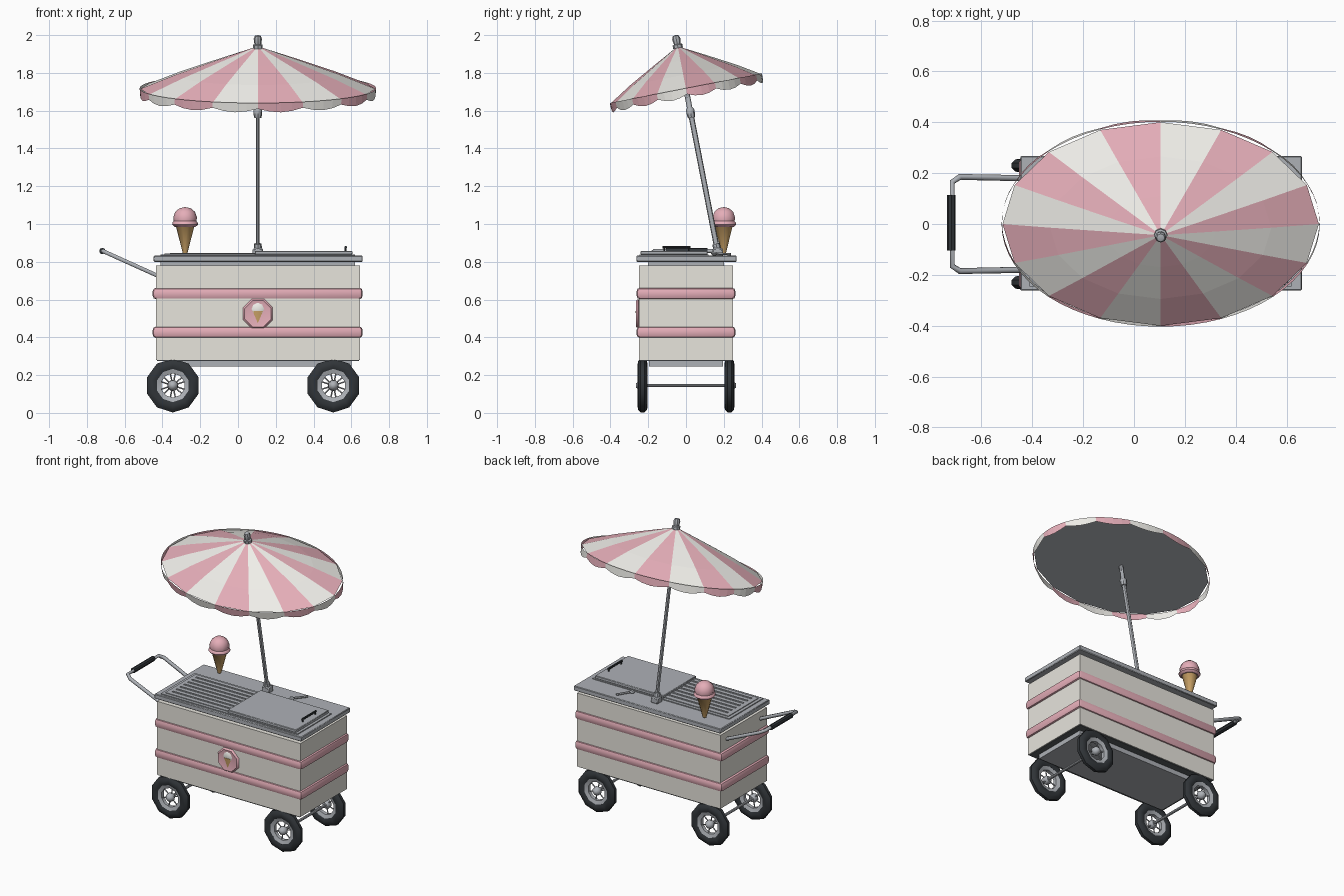
import bpy, bmesh
from math import sin, cos, pi, radians
from mathutils import Matrix, Vector

if "Cube" in bpy.data.objects:
    bpy.data.objects.remove(bpy.data.objects["Cube"])

def mat(name, rgb):
    m = bpy.data.materials.new(name)
    m.diffuse_color = (*rgb, 1)
    m.use_nodes = True
    m.node_tree.nodes["Principled BSDF"].inputs["Base Color"].default_value = m.diffuse_color
    return m

CREAM = mat("cream", (0.80, 0.78, 0.72))
PINK = mat("pink", (0.78, 0.42, 0.48))
WHITE = mat("white", (0.86, 0.85, 0.81))
BLACK = mat("black", (0.03, 0.035, 0.04))
DARK = mat("dark_grey", (0.10, 0.11, 0.12))
TAN = mat("waffle", (0.62, 0.38, 0.14))
STEEL = mat("steel", (0.42, 0.44, 0.47))

def finish(name, bm, mats=(), M=None, smooth=False):
    if M is not None:
        bm.transform(M)
    me = bpy.data.meshes.new(name)
    bm.to_mesh(me)
    bm.free()
    ob = bpy.data.objects.new(name, me)
    bpy.context.collection.objects.link(ob)
    for m in mats:
        me.materials.append(m)
    if smooth:
        bpy.ops.object.select_all(action='DESELECT')
        ob.select_set(True)
        bpy.context.view_layer.objects.active = ob
        bpy.ops.object.shade_smooth_by_angle(angle=radians(40))
    return ob

def box(name, x, y, z, m, bevel=0, segs=2):
    bm = bmesh.new()
    bmesh.ops.create_cube(bm, size=1)
    for v in bm.verts:
        v.co = [a[0] + (c + .5) * (a[1] - a[0]) for a, c in zip((x, y, z), v.co)]
    if bevel:
        bmesh.ops.bevel(bm, geom=bm.edges[:], offset=bevel, segments=segs, profile=0.5, affect='EDGES')
    return finish(name, bm, [m], smooth=bevel > 0)

def lathe(name, prof, n, m, M, closed=False, smooth=True):
    """Spin (radius, height) points about local z."""
    bm = bmesh.new()
    rings = []
    for r, h in prof:
        if r == 0:
            rings.append([bm.verts.new((0, 0, h))] * n)
        else:
            rings.append([bm.verts.new((r * cos(2 * pi * i / n), r * sin(2 * pi * i / n), h)) for i in range(n)])
    pairs = list(zip(rings, rings[1:])) + ([(rings[-1], rings[0])] if closed else [])
    for a, b in pairs:
        for i in range(n):
            j = (i + 1) % n
            bm.faces.new(list(dict.fromkeys((a[i], a[j], b[j], b[i]))))
    bmesh.ops.recalc_face_normals(bm, faces=bm.faces[:])
    return finish(name, bm, [m], M, smooth)

def rod(name, p, q, r, m, n=8):
    p, q = Vector(p), Vector(q)
    d = q - p
    M = Matrix.Translation(p) @ d.to_track_quat('Z', 'Y').to_matrix().to_4x4()
    return lathe(name, [(0, 0), (r, 0), (r, d.length), (0, d.length)], n, m, M)

def tube(name, pts, r, m):
    cu = bpy.data.curves.new(name, 'CURVE')
    cu.dimensions = '3D'
    cu.bevel_depth, cu.bevel_resolution, cu.use_fill_caps = r, 1, True
    sp = cu.splines.new('POLY')
    sp.points.add(len(pts) - 1)
    for s, p in zip(sp.points, pts):
        s.co = (*p, 1)
    ob = bpy.data.objects.new(name, cu)
    bpy.context.collection.objects.link(ob)
    cu.materials.append(m)
    bpy.ops.object.select_all(action='DESELECT')
    ob.select_set(True)
    bpy.context.view_layer.objects.active = ob
    bpy.ops.object.convert(target='MESH')

CX = 0.105  # cart centre in x

# Cart body, pink bands, chassis and worktop
box("cart_body", (-.435, .645), (-.25, .25), (.28, .78), CREAM)
for i, z in enumerate((.427, .632)):
    box(f"trim_band_{i}", (-.452, .66), (-.262, .262), (z - .031, z + .031), PINK, .02)
box("chassis", (-.39, .60), (-.195, .195), (.245, .282), STEEL)
box("body_floor", (-.43, .64), (-.245, .245), (.276, .284), DARK)
box("neck", (-.41, .62), (-.20, .20), (.775, .805), STEEL)
box("worktop", (-.447, .66), (-.262, .268), (.80, .832), STEEL, .004, 1)

# Sliding lids: low ribbed one on the left, raised one on the right
box("lid_frame", (-.41, .62), (-.245, .12), (.83, .838), STEEL)
box("left_lid", (-.39, .11), (-.225, .10), (.836, .843), STEEL)
for i in range(7):
    y = -.19 + i * .042
    box(f"lid_rib_{i}", (-.36, .09), (y - .006, y + .006), (.842, .847), STEEL)
box("right_lid", (.09, .605), (-.24, .115), (.838, .858), STEEL, .003, 1)
for y in (-.115, .015):
    rod("lid_handle_post", (.57, y, .855), (.57, y, .876), .005, BLACK, 6)
rod("lid_handle", (.57, -.125, .877), (.57, .025, .877), .007, BLACK)

# Small scoop lying on the back ledge
rod("scoop_handle", (.36, .235, .84), (.31, .165, .843), .007, STEEL, 6)
lathe("scoop_bowl", [(0, -.010), (.012, -.008), (.018, 0), (.012, .008), (0, .010)], 8, STEEL,
      Matrix.Translation((.30, .15, .843)))

# Push handle with dark grip
half = [(-.43, .18, .728), (-.685, .185, .843), (-.715, .165, .857)]
tube("push_handle", half + [(x, -y, z) for x, y, z in half[::-1]], .012, STEEL)
rod("handle_grip", (-.718, -.105, .857), (-.718, .115, .857), .017, BLACK)

# Wheels: tyre, rim, spokes and hub on two axles
for x in (-.345, .505):
    rod("axle", (x, -.23, .145), (x, .23, .145), .009, STEEL)
    for s in (-1, 1):
        M = Matrix.Translation((x, s * .23, .145)) @ Matrix.Rotation(-s * pi / 2, 4, 'X') @ Matrix.Rotation(pi / 10, 4, 'Z')
        lathe("tyre", [(.088, -.02), (.105, -.027), (.128, -.024), (.143, -.01), (.143, .01),
                       (.128, .024), (.105, .027), (.088, .02)], 10, BLACK, M, True)
        lathe("rim", [(.064, -.012), (.095, -.022), (.095, .022), (.064, .012)], 10, STEEL, M, True)
        lathe("hub", [(0, -.02), (.018, -.02), (.03, 0), (.026, .02), (.012, .034), (0, .036)], 8, STEEL, M)
        for k in range(6):
            a = k * pi / 3
            rod("spoke", M @ Vector((.015 * cos(a), .015 * sin(a), 0)),
                M @ Vector((.072 * cos(a), .072 * sin(a), 0)), .004, STEEL, 5)

# Round front badge with a raised cone picture
face = Matrix.Translation((CX, -.245, .525)) @ Matrix.Rotation(pi / 2, 4, 'X')
lathe("badge", [(0, 0), (.07, 0), (.085, .008), (.075, .019), (.062, .016), (0, .016)], 8, PINK,
      face @ Matrix.Rotation(pi / 8, 4, 'Z'))
flat = face @ Matrix.Translation((0, 0, .014))
lathe("badge_cone", [(0, -.055), (.028, .01), (0, .01)], 6, TAN,
      Matrix.Translation((CX, -.262, .53)) @ Matrix.Diagonal((1, .2, 1, 1)))
lathe("badge_scoop", [(0, 0), (.036, 0), (.03, .004), (0, .006)], 8, WHITE,
      flat @ Matrix.Translation((0, .025, 0)))

# Ice cream cone standing on the back left ledge
ice = Matrix.Translation((-.28, .20, 0))
lathe("wafer_cone", [(0, .838), (.012, .845), (.048, .985), (.054, .99), (.054, 1.005), (0, 1.005)], 10, TAN, ice)
lathe("ice_cream_scoop", [(0, .985), (.055, .985), (.069, .997), (.066, 1.01), (.060, 1.015), (.063, 1.035),
                          (.052, 1.065), (.03, 1.083), (0, 1.09)], 10, PINK, ice)

# Tilted parasol: everything shares one local frame at the rim centre
P = Matrix.Translation((CX, 0, 1.715)) @ Matrix.Rotation(radians(11), 4, 'X')
RX, RY, H, N = .622, .408, .23, 16

def ell(t, k, z):
    return (RX * k * cos(t), RY * k * sin(t), z)

# Canopy of sixteen striped gores
bm = bmesh.new()
apex = bm.verts.new((0, 0, H))
rings = [[bm.verts.new(ell(2 * pi * i / N, k, z)) for i in range(N)]
         for k, z in ((.35, H * .67), (.7, H * .33), (1, 0))]
for i in range(N):
    j = (i + 1) % N
    fs = [bm.faces.new((apex, rings[0][i], rings[0][j]))]
    fs += [bm.faces.new((a[i], b[i], b[j], a[j])) for a, b in zip(rings, rings[1:])]
    for f in fs:
        f.material_index = i % 2
finish("canopy", bm, [PINK, WHITE], P)

# Flat underside
bm = bmesh.new()
bm.faces.new([bm.verts.new(ell(-2 * pi * i / N, .998, -.001)) for i in range(N)])
finish("canopy_underside", bm, [STEEL], P)

# Scalloped valance
bm = bmesh.new()
V = N * 4
cols = []
for i in range(V):
    t = 2 * pi * i / V
    drop = .028 + .02 * abs(sin(pi * i / 4))
    cols.append([bm.verts.new(ell(t, 1.006, .004)), bm.verts.new(ell(t, 1.003, -drop))])
for i in range(V):
    a, b = cols[i], cols[(i + 1) % V]
    bm.faces.new((a[0], a[1], b[1], b[0])).material_index = (i // 4) % 2
finish("valance", bm, [PINK, WHITE], P)

# Pole, runner, finial and foot
lathe("parasol_pole", [(0, -.875), (.012, -.875), (.012, 0), (0, 0)], 8, STEEL,
      P @ Matrix.Diagonal((.8, 1.2, 1, 1)))
lathe("pole_runner", [(0, -.155), (.019, -.155), (.022, -.14), (.022, -.11), (.013, -.10), (.013, 0), (0, 0)],
      8, STEEL, P)
lathe("finial", [(0, H - .02), (.026, H - .01), (.026, H + .008), (.018, H + .012), (.022, H + .04),
                 (.016, H + .056), (0, H + .061)], 8, STEEL, P)
box("pole_foot", (.078, .132), (.14, .195), (.83, .872), STEEL, .006, 1)
lathe("foot_collar", [(0, -.87), (.022, -.87), (.02, -.835), (0, -.835)], 8, STEEL, P)
